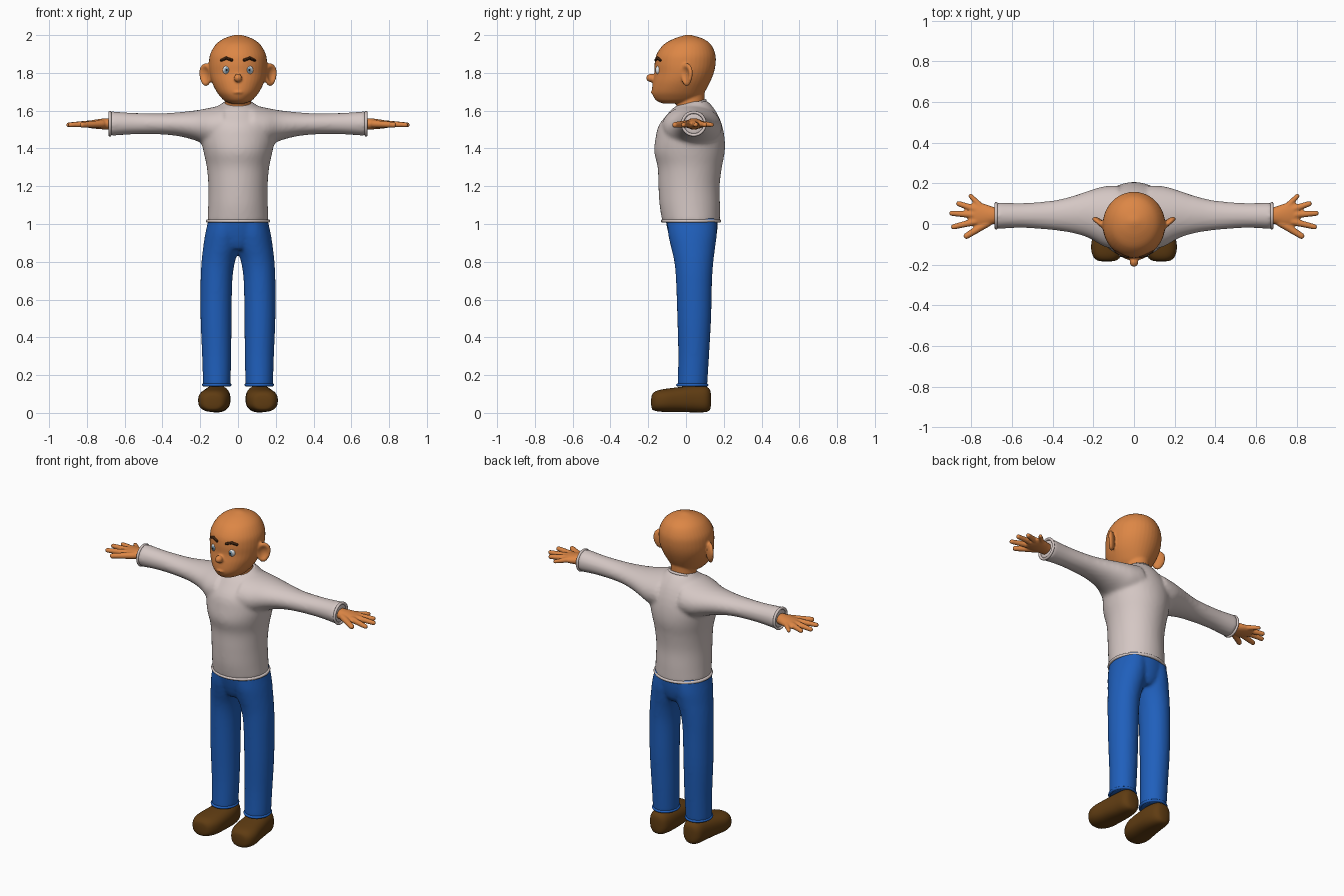
import bpy, bmesh, math
from mathutils import Matrix, Vector

cube = bpy.data.objects.get("Cube")
if cube:
    bpy.data.objects.remove(cube)


def material(name, color):
    m = bpy.data.materials.new(name)
    m.use_nodes = True
    m.diffuse_color = (*color, 1)
    m.node_tree.nodes["Principled BSDF"].inputs["Base Color"].default_value = (*color, 1)
    return m


SKIN = material("warm skin", (.72, .24, .06))
SHIRT = material("pale shirt", (.66, .57, .55))
DENIM = material("blue denim", (.014, .115, .5))
LEATHER = material("brown leather", (.115, .045, .006))
BROW = material("dark brow", (.05, .017, .005))
WHITE = material("eye white", (.85, .85, .85))
IRIS = material("grey iris", (.2, .32, .42))
PUPIL = material("black pupil", (.01, .01, .01))


def finish(bm, name, *mats):
    """Turn a bmesh into a smooth shaded object."""
    bmesh.ops.recalc_face_normals(bm, faces=bm.faces)
    mesh = bpy.data.meshes.new(name)
    bm.to_mesh(mesh)
    bm.free()
    for m in mats:
        mesh.materials.append(m)
    mesh.polygons.foreach_set("use_smooth", [True] * len(mesh.polygons))
    obj = bpy.data.objects.new(name, mesh)
    bpy.context.collection.objects.link(obj)
    return obj


def blend(obj, voxel, rounds):
    """Fuse overlapping volumes into one soft skin."""
    fuse = obj.modifiers.new("fuse", 'REMESH')
    fuse.mode = 'VOXEL'
    fuse.voxel_size = voxel
    fuse.use_smooth_shade = True
    soften = obj.modifiers.new("soften", 'SMOOTH')
    soften.factor = .5
    soften.iterations = rounds
    bpy.ops.object.select_all(action='DESELECT')
    bpy.context.view_layer.objects.active = obj
    obj.select_set(True)
    for m in list(obj.modifiers):
        bpy.ops.object.modifier_apply(modifier=m.name)


def spline(rows, steps=4):
    """Smoothly interpolate the rows of a section table."""
    out = []
    for i in range(len(rows) - 1):
        a, b, c, d = (rows[max(i - 1, 0)], rows[i], rows[i + 1],
                      rows[min(i + 2, len(rows) - 1)])
        for k in range(steps):
            t = k / steps
            out.append([q + .5 * t * (r - p + t * (2 * p - 5 * q + 4 * r - s + t * (3 * (q - r) + s - p)))
                        for p, q, r, s in zip(a, b, c, d)])
    return out + [list(rows[-1])]


def loft(bm, axis, rows, side=1, segs=40, power=1.0):
    """Oval sections: position along axis, then low/high on the other two axes."""
    order = {'x': (0, 1, 2), 'y': (1, 0, 2), 'z': (2, 0, 1)}[axis]
    rings = []
    for t, u0, u1, v0, v1 in spline(rows):
        ring = []
        for k in range(segs):
            a = math.tau * k / segs
            c, s = (math.copysign(abs(f) ** power, f) for f in (math.cos(a), math.sin(a)))
            p = Vector()
            p[order[0]] = t
            p[order[1]] = (u0 + u1 + (u1 - u0) * c) / 2
            p[order[2]] = (v0 + v1 + (v1 - v0) * s) / 2
            p.x *= side
            ring.append(bm.verts.new(p))
        rings.append(ring)
    for a, b in zip(rings, rings[1:]):
        for k in range(segs):
            n = (k + 1) % segs
            bm.faces.new((a[k], a[n], b[n], b[k]))
    bm.faces.new(rings[0])
    bm.faces.new(rings[-1])


def symmetric(rows):
    return [(z, -w, w, y0, y1) for z, w, y0, y1 in rows]


def ball(bm, center, size, turn=0):
    m = (Matrix.Translation(center) @ Matrix.Rotation(turn, 4, 'Z')
         @ Matrix.Diagonal((*size, 1)))
    return bmesh.ops.create_uvsphere(bm, u_segments=24, v_segments=16, radius=1, matrix=m)["verts"]


def capsule(bm, p, q, r0, r1):
    """Tapered rounded rod from p to q."""
    tmp = ball(bm, p, (r0,) * 3) + ball(bm, q, (r1,) * 3)
    hull = bmesh.ops.convex_hull(bm, input=tmp)
    bmesh.ops.delete(bm, geom=list({g for g in hull["geom_interior"] + hull["geom_unused"]
                                    if isinstance(g, bmesh.types.BMVert)}), context='VERTS')


def band(name, center, rx, ry, thick, mat, rotation=(0, 0, 0)):
    bpy.ops.mesh.primitive_torus_add(location=center, rotation=rotation, major_radius=rx,
                                     minor_radius=thick, major_segments=48, minor_segments=10)
    obj = bpy.context.object
    obj.name = name
    obj.scale.y = ry / rx
    obj.data.materials.append(mat)
    bpy.ops.object.shade_smooth()


# Shirt: torso and sleeves fused
bm = bmesh.new()
loft(bm, 'z', symmetric([
    (1.01, .162, -.125, .18), (1.1, .158, -.14, .18), (1.2, .157, -.146, .178),
    (1.3, .165, -.15, .19), (1.38, .182, -.168, .205), (1.45, .195, -.162, .205),
    (1.52, .19, -.145, .192), (1.58, .15, -.1, .168), (1.62, .11, -.06, .142),
    (1.65, .07, 0, .115)]))
for s in (1, -1):
    loft(bm, 'x', [
        (.08, -.13, .19, 1.4, 1.63), (.15, -.11, .185, 1.41, 1.615), (.22, -.07, .165, 1.44, 1.602),
        (.3, -.045, .138, 1.462, 1.593), (.4, -.03, .115, 1.474, 1.586),
        (.55, -.019, .103, 1.475, 1.588), (.68, -.025, .107, 1.466, 1.597)], s)
blend(finish(bm, "shirt", SHIRT), .011, 6)
band("shirt_hem", (0, .027, 1.016), .162, .151, .009, SHIRT)
band("collar", (0, .023, 1.626), .08, .083, .008, SHIRT, (.33, 0, 0))

# Trousers: hips and legs fused
bm = bmesh.new()
loft(bm, 'z', symmetric([(.865, .06, -.06, .13), (.9, .12, -.078, .152),
                         (.96, .158, -.096, .165), (1.03, .155, -.11, .17)]))
for s in (1, -1):
    loft(bm, 'z', [
        (.14, .04, .185, -.045, .112), (.3, .036, .19, -.041, .122), (.5, .034, .198, -.046, .133),
        (.7, .03, .198, -.053, .138), (.8, .016, .193, -.062, .145), (.88, -.01, .184, -.08, .155),
        (.95, -.02, .173, -.095, .163), (1.03, -.02, .155, -.1, .16)], s)
blend(finish(bm, "trousers", DENIM), .01, 5)

for s, label in ((1, "left"), (-1, "right")):
    # Hem and cuff bands
    band(label + "_trouser_hem", (s * .1125, .033, .148), .07, .077, .008, DENIM)
    band(label + "_cuff", (s * .678, .041, 1.531), .06, .06, .008, SHIRT, (0, math.pi / 2, 0))

    # Shoe: wide rounded toe turned slightly outwards
    bm = bmesh.new()
    loft(bm, 'y', [
        (-.184, .115, .155, .04, .075), (-.178, .085, .182, .018, .1), (-.155, .062, .203, .009, .117),
        (-.11, .045, .211, .005, .127), (-.04, .04, .2, .005, .136), (.04, .042, .186, .003, .145),
        (.1, .055, .175, .004, .142), (.125, .075, .155, .015, .125), (.132, .1, .13, .04, .1)],
         s, power=.8)
    finish(bm, label + "_shoe", LEATHER)

    # Hand: palm, four fingers and thumb
    bm = bmesh.new()
    loft(bm, 'x', [(.64, .01, .07, 1.5, 1.558), (.69, .0, .083, 1.5, 1.56), (.74, -.012, .1, 1.503, 1.555),
                   (.785, -.012, .108, 1.508, 1.547), (.81, .01, .09, 1.514, 1.54)], s)
    for base, tip, r in (((.755, .088), (.804, .138), .013), ((.78, .072), (.862, .1), .015),
                         ((.79, .045), (.896, .053), .015), ((.78, .012), (.888, -.014), .015),
                         ((.72, .006), (.824, -.059), .017)):
        capsule(bm, (s * base[0], base[1], 1.53), (s * tip[0], tip[1], 1.525), r + .003, r - .002)
    blend(finish(bm, label + "_hand", SKIN), .0055, 2)

    # Eye: white, iris and pupil by angle from the gaze
    bm = bmesh.new()
    turn = Matrix.Translation((s * .06, -.14, 1.815)) @ Matrix.Rotation(math.pi / 2, 4, 'X')
    bmesh.ops.create_uvsphere(bm, u_segments=24, v_segments=24, radius=1)
    for f in bm.faces:
        z = f.calc_center_median().z
        f.material_index = 2 if z > .95 else 1 if z > .82 else 0
    bm.transform(turn @ Matrix.Diagonal((.021, .025, .023, 1)))
    finish(bm, label + "_eye", WHITE, IRIS, PUPIL)

    # Eyebrow: two short bent strokes
    for part, a, b in (("inner", (.033, -.16, 1.868), (.062, -.151, 1.878)),
                       ("outer", (.062, -.151, 1.878), (.088, -.135, 1.867))):
        bm = bmesh.new()
        capsule(bm, (s * a[0], *a[1:]), (s * b[0], *b[1:]), .008, .007)
        finish(bm, f"{label}_brow_{part}", BROW)

# Head: skull, neck, nose, lips and ears fused
bm = bmesh.new()
loft(bm, 'z', symmetric([
    (1.638, .035, -.12, -.01), (1.65, .068, -.152, .05), (1.67, .09, -.17, .08), (1.7, .113, -.18, .1),
    (1.75, .138, -.176, .127), (1.8, .151, -.167, .147), (1.85, .154, -.166, .157),
    (1.9, .147, -.155, .155), (1.95, .118, -.118, .132), (1.98, .078, -.066, .092),
    (1.997, .032, -.015, .04), (2.002, .005, .008, .018)]))
loft(bm, 'z', symmetric([(1.58, .076, -.055, .104), (1.65, .07, -.05, .098), (1.72, .072, -.05, .1)]))
ball(bm, (0, -.186, 1.773), (.022, .025, .022))
ball(bm, (0, -.172, 1.697), (.028, .015, .009))
for s in (1, -1):
    verts = ball(bm, (0, 0, 0), (.043, .019, .061))
    for v in verts:
        # Hollow of the ear on its forward face
        d = math.hypot(v.co.x / .043, v.co.z / .061)
        if v.co.y < 0 and d < .75:
            v.co.y += .022 * (1 - (d / .75) ** 2)
        v.co.x *= 1 + 3 * v.co.z
    place = Matrix.Translation((s * .17, .004, 1.79)) @ Matrix.Rotation(s * .7, 4, 'Z')
    bmesh.ops.transform(bm, matrix=place, verts=verts)
blend(finish(bm, "head", SKIN), .006, 3)
